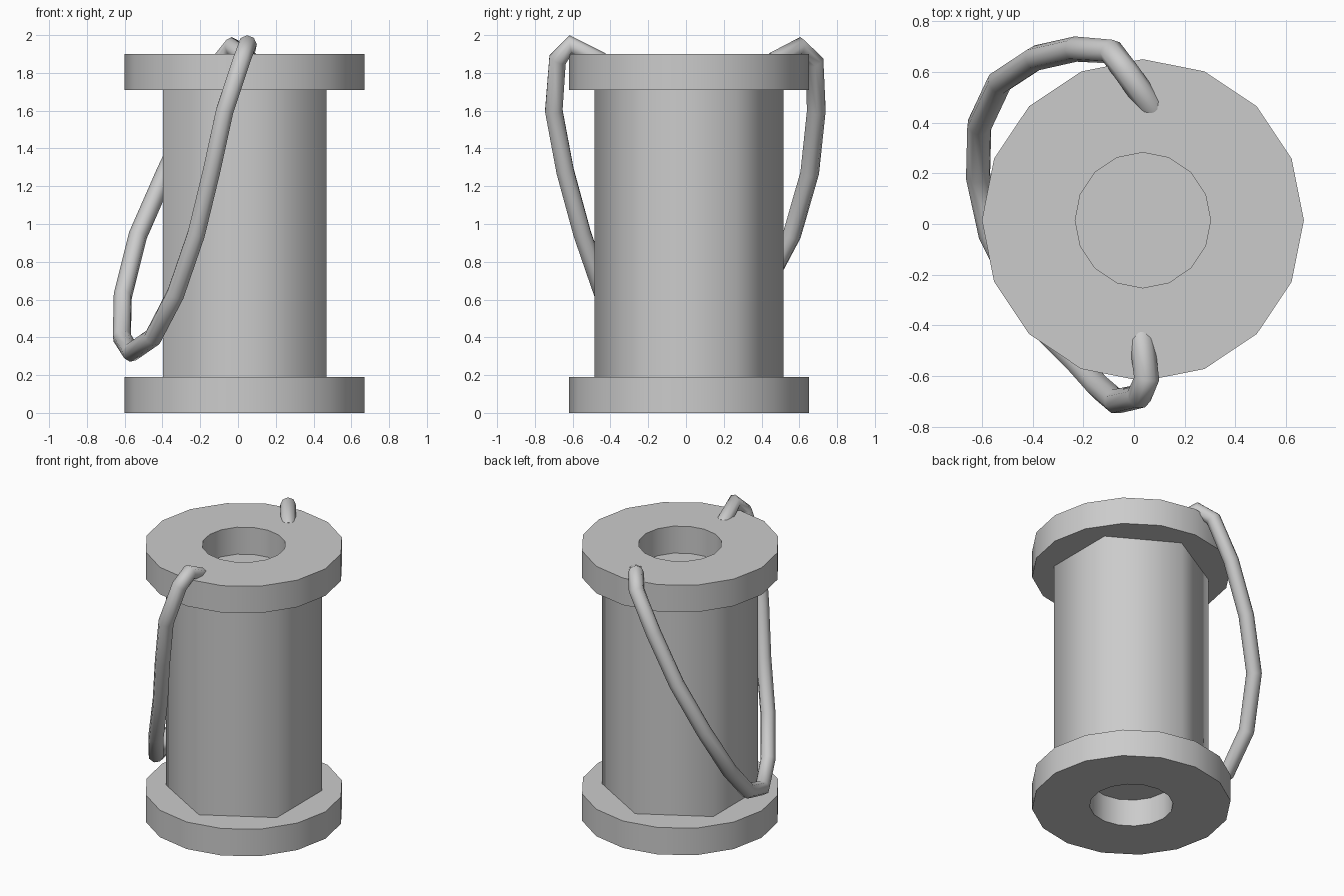
import bpy
import bmesh
from math import radians, pi
from mathutils import Matrix

if "Cube" in bpy.data.objects:
    bpy.data.objects.remove(bpy.data.objects["Cube"], do_unlink=True)

# One plain grey for the whole model
grey = bpy.data.materials.new("plain grey")
grey.use_nodes = True
colour = (0.6, 0.6, 0.6, 1)
grey.diffuse_color = colour
grey.node_tree.nodes["Principled BSDF"].inputs["Base Color"].default_value = colour

CX, CY = 0.035, 0.015


def finish(name, bm):
    """Turn a bmesh into a smooth object with sharp rims."""
    bmesh.ops.recalc_face_normals(bm, faces=bm.faces)
    mesh = bpy.data.meshes.new(name)
    bm.to_mesh(mesh)
    bm.free()
    mesh.materials.append(grey)
    obj = bpy.data.objects.new(name, mesh)
    bpy.context.collection.objects.link(obj)
    bpy.ops.object.select_all(action="DESELECT")
    obj.select_set(True)
    bpy.context.view_layer.objects.active = obj
    bpy.ops.object.shade_smooth_by_angle(angle=radians(70))
    obj.location = (CX, CY, 0)
    return obj


def flange(name, z0, z1, outer=0.635, inner=0.267, sides=16):
    """Thick ring: a rectangular section spun around the z axis."""
    bm = bmesh.new()
    section = [(inner, z0), (outer, z0), (outer, z1), (inner, z1)]
    verts = [bm.verts.new((r, 0, z)) for r, z in section]
    edges = [bm.edges.new((verts[i - 1], verts[i])) for i in range(4)]
    bmesh.ops.spin(bm, geom=verts + edges, cent=(0, 0, 0), axis=(0, 0, 1),
                   angle=2 * pi, steps=sides, use_merge=True)
    bmesh.ops.remove_doubles(bm, verts=bm.verts, dist=0.0001)
    return finish(name, bm)


# End flanges
flange("bottom_flange", 0, 0.19)
flange("top_flange", 1.71, 1.9)

# Six-sided core, closed at both ends, with corners to the front and back
bm = bmesh.new()
bmesh.ops.create_cone(bm, cap_ends=True, segments=6, radius1=0.5, radius2=0.5,
                      depth=1.52, matrix=Matrix.Translation((0, 0, 0.95)))
if max(v.co.x for v in bm.verts) > 0.45:
    bmesh.ops.rotate(bm, verts=bm.verts, matrix=Matrix.Rotation(radians(30), 3, "Z"))
finish("core", bm)

# Carrying cord hanging in a loop on the right side
path = [
    (0.07, 0.46, 1.86), (-0.03, 0.6, 1.94), (-0.09, 0.68, 1.86),
    (-0.23, 0.69, 1.6), (-0.385, 0.655, 1.27), (-0.53, 0.56, 0.94),
    (-0.61, 0.39, 0.62), (-0.615, 0.19, 0.4), (-0.565, -0.04, 0.32),
    (-0.45, -0.27, 0.4), (-0.33, -0.44, 0.63), (-0.22, -0.55, 0.95),
    (-0.14, -0.64, 1.28), (-0.07, -0.7, 1.6), (0.02, -0.68, 1.87),
    (0.05, -0.61, 1.95), (0.03, -0.45, 1.86),
]
curve = bpy.data.curves.new("cord", "CURVE")
curve.dimensions = "3D"
curve.bevel_depth = 0.05
curve.bevel_resolution = 2
curve.use_fill_caps = True
spline = curve.splines.new("POLY")
spline.points.add(len(path) - 1)
for point, co in zip(spline.points, path):
    point.co = (*co, 1)
spline.use_smooth = True
curve.materials.append(grey)
bpy.context.collection.objects.link(bpy.data.objects.new("cord", curve))
